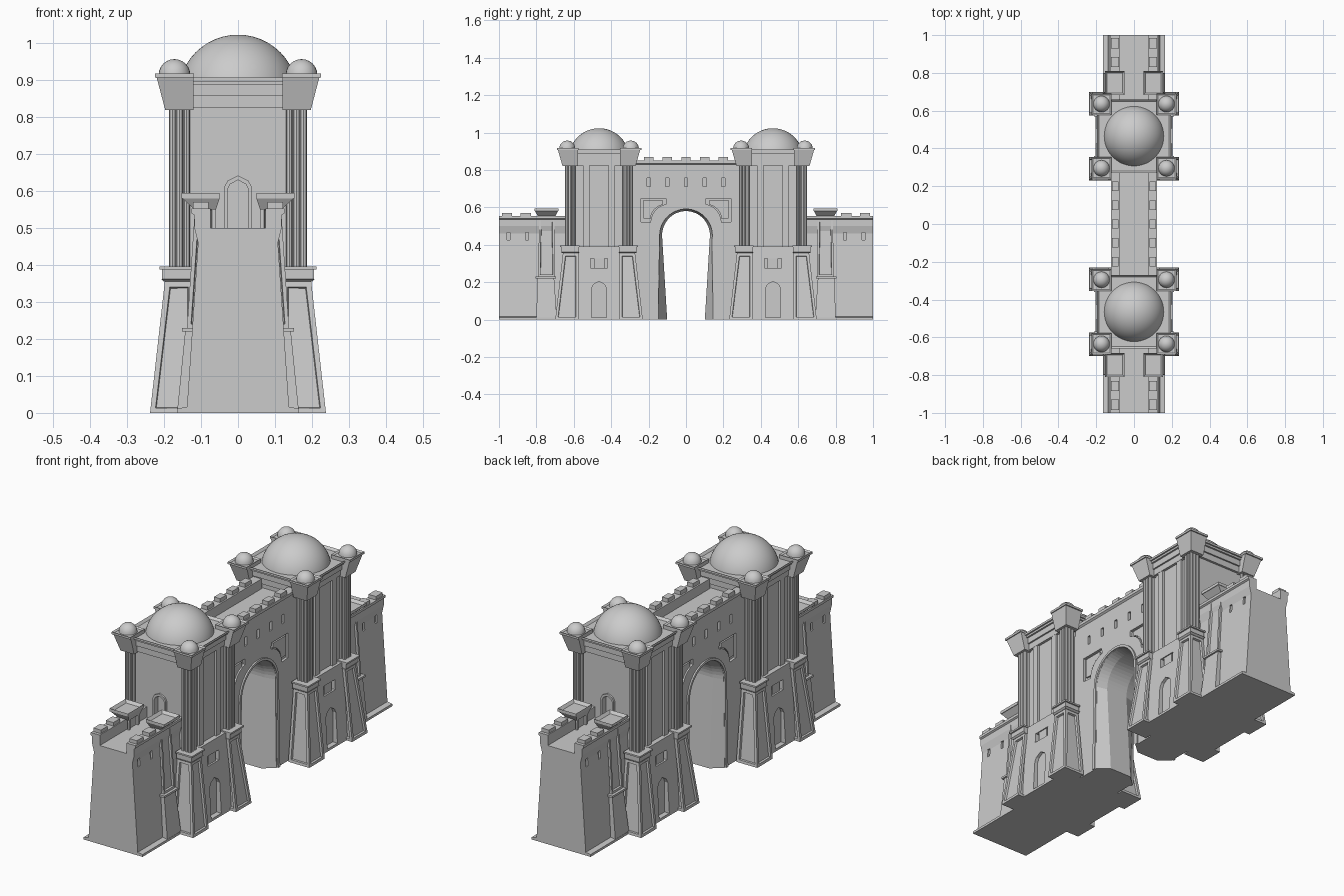
import bpy, bmesh, math
from mathutils import Matrix, Vector

if "Cube" in bpy.data.objects:
    bpy.data.objects.remove(bpy.data.objects["Cube"])

stone = bpy.data.materials.new("pale_grey_stone")
stone.use_nodes = True
GREY = (0.6, 0.6, 0.6, 1)
stone.diffuse_color = GREY
stone.node_tree.nodes["Principled BSDF"].inputs["Base Color"].default_value = GREY

TC = 0.465  # tower centre along y


def finish(name, bm, mirror="", smooth=False):
    """Turn a bmesh into an object mirrored across the given world axes."""
    bmesh.ops.recalc_face_normals(bm, faces=bm.faces)
    me = bpy.data.meshes.new(name)
    bm.to_mesh(me)
    bm.free()
    me.materials.append(stone)
    if smooth:
        me.shade_smooth()
    ob = bpy.data.objects.new(name, me)
    bpy.context.collection.objects.link(ob)
    if mirror:
        m = ob.modifiers.new("mirror", 'MIRROR')
        m.use_axis = ["X" in mirror, "Y" in mirror, False]
        m.use_mirror_merge = False
    return ob


def add_frustum(bm, low, z0, high, z1, pit=None, panel=0):
    """Block between two rectangles (x0, x1, y0, y1); optional sunk top and side panels."""
    rings = [[bm.verts.new((r[i], r[j], z)) for i, j in ((0, 2), (1, 2), (1, 3), (0, 3))]
             for r, z in ((low, z0), (high, z1))]
    bm.faces.new(rings[0][::-1])
    top = bm.faces.new(rings[1])
    sides = [bm.faces.new((rings[0][i], rings[0][i - 3], rings[1][i - 3], rings[1][i])) for i in range(4)]
    bm.normal_update()
    if pit:
        bmesh.ops.inset_individual(bm, faces=[top], thickness=pit[0])
        for v in top.verts:
            v.co.z -= pit[1]
    if panel:
        bmesh.ops.inset_individual(bm, faces=sides, thickness=panel)
        bmesh.ops.inset_individual(bm, faces=sides, thickness=0.003, depth=-0.01)


def frustum(name, low, z0, high, z1, mirror="XY", **kw):
    bm = bmesh.new()
    add_frustum(bm, low, z0, high, z1, **kw)
    return finish(name, bm, mirror)


def box(name, r, z0, z1, mirror="XY", **kw):
    return frustum(name, r, z0, r, z1, mirror, **kw)


def add_prism(bm, pts, axis, a, b, pts_b=None):
    """Extrude a (horizontal, z) outline along x or y, optionally lofting to another outline."""
    place = (lambda p, d: (d, p[0], p[1])) if axis == "x" else (lambda p, d: (p[0], d, p[1]))
    ra = [bm.verts.new(place(p, a)) for p in pts]
    rb = [bm.verts.new(place(p, b)) for p in (pts_b or pts)]
    bm.faces.new(ra)
    bm.faces.new(rb[::-1])
    for i in range(len(ra)):
        bm.faces.new((ra[i - 1], ra[i], rb[i], rb[i - 1]))


def prism(name, pts, axis, a, b, mirror="XY", **kw):
    bm = bmesh.new()
    add_prism(bm, pts, axis, a, b, **kw)
    return finish(name, bm, mirror)


def cut(target, cutter):
    cutter.hide_render = True
    cutter.hide_viewport = True
    m = target.modifiers.new("cut", 'BOOLEAN')
    m.operation, m.solver, m.object = 'DIFFERENCE', 'EXACT', cutter


def dome(name, x, y, z, r, mirror, seg):
    bm = bmesh.new()
    bmesh.ops.create_uvsphere(bm, u_segments=seg, v_segments=seg // 2, radius=r)
    bmesh.ops.delete(bm, geom=[v for v in bm.verts if v.co.z < -0.001], context='VERTS')
    bmesh.ops.translate(bm, verts=bm.verts, vec=(x, y, z))
    finish(name, bm, mirror, True)


def pointed_door(c, half, z0, spring, top):
    """Outline of a doorway with a softly pointed head."""
    right = [(half, z0), (half, spring), (half * 0.75, spring + (top - spring) * 0.55)]
    return [(c + u, z) for u, z in right] + [(c, top)] + [(c - u, z) for u, z in right[::-1]]


def arch(foot, side, spring, top, base=-0.01):
    """Gate outline with leaning jambs and a round head."""
    arc = [(side * math.cos(math.pi * i / 24), spring + (top - spring) * math.sin(math.pi * i / 24))
           for i in range(25)]
    return [(foot, base)] + arc + [(-foot, base)]


# Outer walls with battered sides, parapets and slits
half = [(0.165, 0), (0.165, 0.012), (0.138, 0.016), (0.108, 0.46), (0.118, 0.5),
        (0.118, 0.535), (0.126, 0.54), (0.126, 0.553), (0.075, 0.553), (0.075, 0.5)]
wall = prism("outer_wall", half + [(-x, z) for x, z in half[::-1]], "y", 0.62, 1.0, "Y")
bm = bmesh.new()
for y in (0.85, 0.95):
    add_frustum(bm, (0.1, 0.2, y - 0.008, y + 0.008), 0.425, (0.1, 0.2, y - 0.008, y + 0.008), 0.465)
cut(wall, finish("outer_slit_cutter", bm, "XY"))
for y in (0.857, 0.957):
    box("outer_merlon", (0.08, 0.122, y - 0.027, y + 0.027), 0.55, 0.571)

# Wall turrets
frustum("turret_base", (0.05, 0.165, 0.69, 0.8), 0, (0.05, 0.143, 0.705, 0.795), 0.22)
box("turret_ledge", (0.05, 0.152, 0.695, 0.805), 0.22, 0.23)
frustum("turret_shaft", (0.06, 0.138, 0.7, 0.79), 0.23, (0.06, 0.116, 0.705, 0.785), 0.56, panel=0.015)
frustum("turret_cap", (0.06, 0.118, 0.7, 0.79), 0.55, (0.05, 0.15, 0.685, 0.808), 0.58)
box("turret_rim", (0.05, 0.153, 0.683, 0.81), 0.58, 0.595, pit=(0.016, 0.014))

# Tower bases with door niches and windows
lower = frustum("tower_base", (-0.205, 0.205, 0.26, 0.67), 0, (-0.182, 0.182, 0.285, 0.645), 0.39, "Y")
bm = bmesh.new()
add_prism(bm, pointed_door(TC, 0.04, 0.012, 0.165, 0.205), "x", 0.178, 0.3)
add_frustum(bm, (0.165, 0.3, TC - 0.045, TC + 0.045), 0.277, (0.165, 0.3, TC - 0.045, TC + 0.045), 0.327)
cut(lower, finish("tower_niche_cutter", bm, "XY"))
box("window_grille", (0.16, 0.18, TC - 0.028, TC + 0.028), 0.277, 0.327)

# Upper tower body, pilaster strips and entablature
body = box("tower_body", (-0.157, 0.157, TC - 0.158, TC + 0.158), 0.38, 0.86, "Y")
cut(body, prism("tower_door_cutter", pointed_door(0, 0.028, 0.5, 0.605, 0.63), "y", 0.6, 0.7, "Y"))
frame = prism("tower_door_frame", pointed_door(0, 0.037, 0.5, 0.612, 0.642), "y", 0.6, 0.632, "Y")
cut(frame, prism("door_frame_cutter", pointed_door(0, 0.028, 0.49, 0.605, 0.63), "y", 0.59, 0.7, "Y"))
for s in (-1, 1):
    y = TC + s * 0.068
    box("pilaster_strip", (0.15, 0.169, y - 0.017, y + 0.017), 0.39, 0.825)
for name, h, z0, z1 in (("architrave", 0.17, 0.825, 0.857), ("frieze", 0.178, 0.857, 0.887),
                        ("cornice", 0.187, 0.887, 0.897)):
    box(name, (-h, h, TC - h, TC + h), z0, z1, "Y")
box("roof_rim", (-0.195, 0.195, TC - 0.195, TC + 0.195), 0.897, 0.908, "Y", pit=(0.018, 0.013))
dome("great_dome", 0, TC, 0.861, 0.162, "Y", 48)


def across(s, near, far):
    """Tower-relative y span, on the outer (s=1) or inner (s=-1) side."""
    return tuple(sorted((TC + s * near, TC + s * far)))


# Corner piers, clustered columns, flared capitals and small domes
for s in (1, -1):
    frustum("corner_pier", (0.12, 0.238, *across(s, 0.11, 0.234)), 0,
            (0.12, 0.198, *across(s, 0.11, 0.193)), 0.355, panel=0.02)
    frustum("pier_cap", (0.12, 0.2, *across(s, 0.108, 0.195)), 0.355,
            (0.12, 0.208, *across(s, 0.106, 0.205)), 0.362)
    box("pier_cap_block", (0.12, 0.205, *across(s, 0.108, 0.2)), 0.362, 0.388)
    box("pier_cap_lip", (0.12, 0.213, *across(s, 0.104, 0.208)), 0.388, 0.396)
    bm = bmesh.new()
    cy = TC + s * 0.153
    add_frustum(bm, (0.138, 0.178, cy - 0.02, cy + 0.02), 0.39, (0.138, 0.178, cy - 0.02, cy + 0.02), 0.83)
    for i in (-1, 0, 1):
        for j in (-1, 0, 1):
            if i or j:
                bmesh.ops.create_cone(bm, cap_ends=True, segments=8, radius1=0.009, radius2=0.009, depth=0.44,
                                      matrix=Matrix.Translation((0.158 + i * 0.019, cy + j * 0.019, 0.61)))
    finish("clustered_column", bm, "XY")
    frustum("capital", (0.121, 0.197, *across(s, 0.113, 0.195)), 0.82,
            (0.121, 0.22, *across(s, 0.113, 0.22)), 0.907)
    box("capital_rim", (0.119, 0.225, *across(s, 0.111, 0.226)), 0.907, 0.918, pit=(0.012, 0.006))
    dome("small_dome", 0.172, TC + s * 0.17, 0.914, 0.043, "XY", 24)

# Gate wall with splayed arch, sunk spandrels and slits
gate = box("gate_wall", (-0.113, 0.113, -0.32, 0.32), 0, 0.8, "")
outer, inner = arch(0.15, 0.142, 0.45, 0.592), arch(0.1, 0.128, 0.45, 0.58)
cut(gate, prism("arch_core_cutter", inner, "x", -0.075, 0.075, ""))
cut(gate, prism("arch_splay_cutter", inner, "x", 0.06, 0.118, "X", pts_b=outer))
curve = [(0.085 + 0.105 * math.sin(a), 0.515 + 0.105 * math.cos(a))
         for a in (math.radians(10 + 13 * i) for i in range(7))]
spandrel = [(0.24, 0.648), (0.107, 0.648)] + curve + [(0.24, 0.522)]
bm = bmesh.new()
add_prism(bm, spandrel, "x", 0.1, 0.2)
for y in (0.1, 0.2):
    add_frustum(bm, (0.09, 0.2, y - 0.009, y + 0.009), 0.712, (0.09, 0.2, y - 0.009, y + 0.009), 0.757)
cut(gate, finish("spandrel_cutter", bm, "XY"))
cut(gate, box("centre_slit_cutter", (0.09, 0.2, -0.009, 0.009), 0.712, 0.757, "X"))
mid = Vector((0.188, 0.603))
panel = [tuple(mid + (Vector(p) - mid) * 0.78) for p in spandrel]
prism("spandrel_panel", panel, "x", 0.098, 0.109)

# Raised moulding around the gate arch
ring = prism("arch_moulding", arch(0.166, 0.155, 0.45, 0.604, 0), "x", 0.1, 0.121, "X")
cut(ring, prism("arch_moulding_cutter", arch(0.15, 0.142, 0.45, 0.592), "x", 0.09, 0.13, "X"))

# Gate parapets and merlons
prism("gate_parapet", [(0.075, 0.78), (0.113, 0.78), (0.113, 0.828), (0.122, 0.835), (0.122, 0.85), (0.075, 0.85)],
      "y", -0.3, 0.3, "X")
for i in range(-2, 3):
    box("gate_merlon", (0.083, 0.117, i * 0.1 - 0.025, i * 0.1 + 0.025), 0.845, 0.87, "X")
